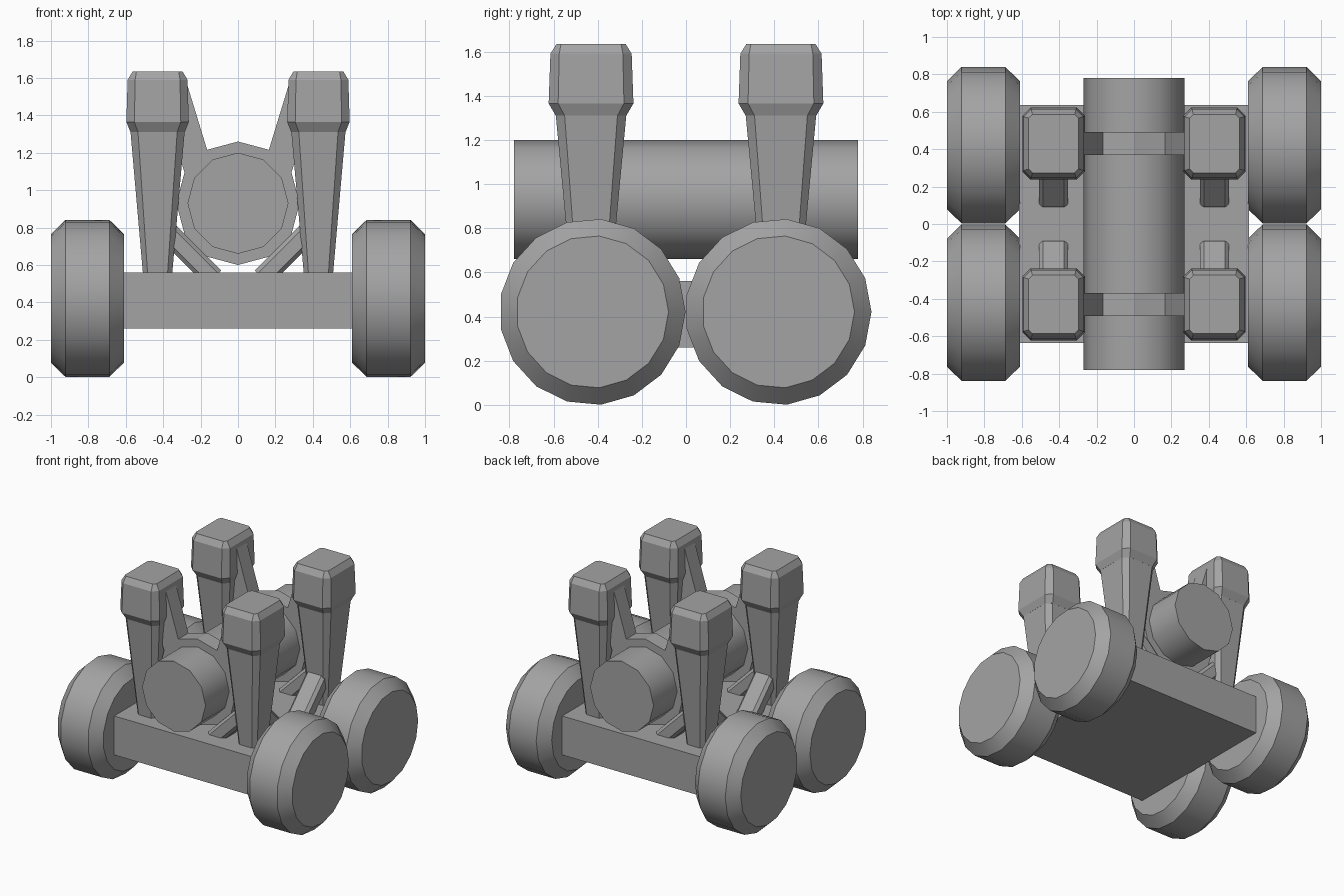
import bpy, bmesh, math
from mathutils import Vector

cube = bpy.data.objects.get("Cube")
if cube:
    bpy.data.objects.remove(cube, do_unlink=True)

grey = bpy.data.materials.new("plain grey")
grey.use_nodes = True
COLOUR = (0.37, 0.37, 0.37, 1)
grey.diffuse_color = COLOUR
grey.node_tree.nodes["Principled BSDF"].inputs["Base Color"].default_value = COLOUR


def loft(name, rings, smooth=False):
    """Skin a list of closed rings with equal point counts and cap both ends."""
    bm = bmesh.new()
    loops = [[bm.verts.new(p) for p in ring] for ring in rings]
    n = len(loops[0])
    for a, b in zip(loops, loops[1:]):
        for i in range(n):
            j = (i + 1) % n
            bm.faces.new((a[i], a[j], b[j], b[i]))
    bm.faces.new(loops[0])
    bm.faces.new(loops[-1])
    bmesh.ops.recalc_face_normals(bm, faces=bm.faces)
    if smooth:
        for f in bm.faces:
            f.smooth = True
        for e in bm.edges:
            e.smooth = e.calc_face_angle(0) < math.radians(40)
    mesh = bpy.data.meshes.new(name)
    bm.to_mesh(mesh)
    bm.free()
    mesh.materials.append(grey)
    ob = bpy.data.objects.new(name, mesh)
    bpy.context.collection.objects.link(ob)
    return ob


def octagon(hx, hy, c):
    """Rectangle outline with its corners cut by c."""
    return [(hx, hy - c), (hx - c, hy), (c - hx, hy), (-hx, hy - c),
            (-hx, c - hy), (c - hx, -hy), (hx - c, -hy), (hx, c - hy)]


def circle(r, n):
    return [(r * math.cos(math.tau * i / n), r * math.sin(math.tau * i / n)) for i in range(n)]


def tower(name, cx, cy, levels):
    """Stack of cut-corner rectangles: (z, half x, half y, corner cut)."""
    loft(name, [[(cx + x, cy + y, z) for x, y in octagon(hx, hy, c)]
                for z, hx, hy, c in levels])


def brace(name, cx, cy, direction):
    """Diagonal beam from the column down to the deck, leaning along direction."""
    out, up = Vector(direction), Vector((0, 0, 1))
    side, normal = out.cross(up), (out + up).normalized()
    rings = []
    for d, z in ((0.06, 0.77), (0.30, 0.53)):
        centre = Vector((cx, cy, 0)) + out * d + up * z
        rings.append([centre + side * s + normal * t
                      for s, t in octagon(0.078, 0.057, 0.022)])
    loft(name, rings)


# Chassis slab
W, L = 0.615, 0.635
loft("chassis", [[(x, y, z) for x, y in ((-W, -L), (W, -L), (W, L), (-W, L))]
                 for z in (0.26, 0.56)])

# Central barrel
loft("barrel", [[(x, y, 0.93 + z) for x, z in circle(0.27, 12)]
                for y in (-0.78, 0.78)], smooth=True)

# Straps: twelve-sided collars with an arm rising to each column head
collar = circle(0.33, 12)
outline = [(x, z + 0.93) for x, z in collar]
outline[5:5] = [(-0.275, 1.575), (-0.40, 1.45)]
outline[2:2] = [(0.40, 1.45), (0.275, 1.575)]

for end, yw, yc in (("front", -0.424, -0.43), ("rear", 0.418, 0.43)):
    loft(end + "_strap", [[(x, yc + dy, z) for x, z in outline] for dy in (-0.062, 0.062)])
    inward = -math.copysign(1, yc)
    for side, s in (("left", 1), ("right", -1)):
        tag = end + "_" + side
        cx = 0.43 * s
        # Wheel with bevelled rims
        loft(tag + "_wheel", [[(s * x, yw + a, 0.421 + b) for a, b in circle(r, 17)]
                              for x, r in ((0.61, 0.345), (0.688, 0.422),
                                           (0.922, 0.422), (1.0, 0.345))], smooth=True)
        # Tapered column and its block head
        tower(tag + "_column", cx, yc, [(0.55, 0.078, 0.088, 0.025), (1.315, 0.145, 0.16, 0.04)])
        tower(tag + "_head", cx, yc, [(1.31, 0.145, 0.16, 0.04), (1.365, 0.167, 0.192, 0.043),
                                      (1.59, 0.16, 0.184, 0.04), (1.635, 0.133, 0.156, 0.02)])
        # Braces toward the middle, one across and one lengthwise
        brace(tag + "_cross_brace", cx, yc, (-s, 0, 0))
        brace(tag + "_long_brace", cx, yc, (0, inward, 0))
